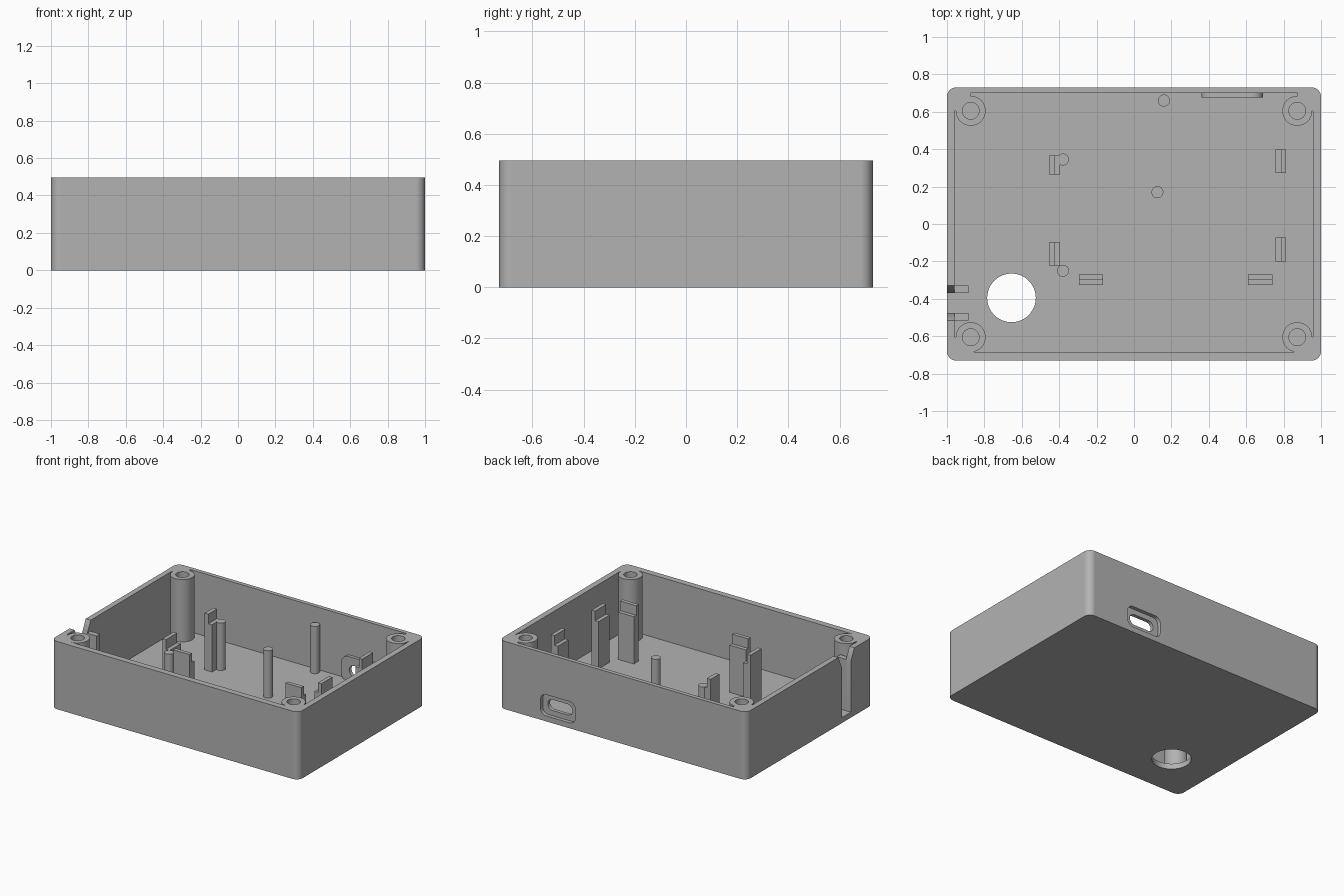
import bpy, bmesh, math
from mathutils import Vector

if "Cube" in bpy.data.objects:
    bpy.data.objects.remove(bpy.data.objects["Cube"])

grey = bpy.data.materials.new("light_grey")
grey.diffuse_color = (0.45, 0.45, 0.45, 1)
grey.use_nodes = True
grey.node_tree.nodes["Principled BSDF"].inputs["Base Color"].default_value = grey.diffuse_color

H, FLOOR = 0.495, 0.04           # case height, floor thickness
BX, BY, BR = 0.873, 0.605, 0.08  # screw boss centre and radius


def arc(cx, cy, r, a0, a1, n):
    return [(cx + r * math.cos(math.radians(a0 + (a1 - a0) * i / n)),
             cy + r * math.sin(math.radians(a0 + (a1 - a0) * i / n))) for i in range(n + 1)]


def circle(cx, cy, r, n=40):
    return arc(cx, cy, r, 0, 360, n)[:-1]


def rounded(x0, x1, y0, y1, r, n=8):
    return (arc(x1 - r, y1 - r, r, 0, 90, n) + arc(x0 + r, y1 - r, r, 90, 180, n)
            + arc(x0 + r, y0 + r, r, 180, 270, n) + arc(x1 - r, y0 + r, r, 270, 360, n))


def prism(name, outline, lo, hi, axis="z"):
    """Extrude a 2D outline along an axis from lo to hi."""
    place = {"z": lambda a, b, c: (a, b, c),
             "y": lambda a, b, c: (a, c, b),
             "x": lambda a, b, c: (c, a, b)}[axis]
    bm = bmesh.new()
    face = bm.faces.new([bm.verts.new(place(a, b, lo)) for a, b in outline])
    ext = bmesh.ops.extrude_face_region(bm, geom=[face])
    top = [v for v in ext["geom"] if isinstance(v, bmesh.types.BMVert)]
    bmesh.ops.translate(bm, verts=top, vec=Vector(place(0, 0, hi - lo)))
    bmesh.ops.recalc_face_normals(bm, faces=bm.faces)
    mesh = bpy.data.meshes.new(name)
    bm.to_mesh(mesh)
    bm.free()
    mesh.materials.append(grey)
    ob = bpy.data.objects.new(name, mesh)
    bpy.context.collection.objects.link(ob)
    return ob


def activate(ob):
    bpy.ops.object.select_all(action="DESELECT")
    ob.select_set(True)
    bpy.context.view_layer.objects.active = ob


def cut(ob, *cutters):
    activate(ob)
    for c in cutters:
        mod = ob.modifiers.new("cut", "BOOLEAN")
        mod.operation, mod.solver, mod.object = "DIFFERENCE", "EXACT", c
        bpy.ops.object.modifier_apply(modifier=mod.name)


def smooth(ob):
    activate(ob)
    bpy.ops.object.shade_smooth_by_angle(angle=math.radians(30))
    mod = ob.modifiers.new("even_normals", "WEIGHTED_NORMAL")
    mod.keep_sharp = True


# Cavity outline: rectangle that wraps around the four corner bosses
L, R, B, T = -0.96, 0.957, -0.685, 0.70
cavity = []
cavity += [(R, BY)] + arc(BX, BY, BR, 0, -270, 30) + [(BX, T)]
cavity += [(-BX, T)] + arc(-BX, BY, BR, 90, -180, 30) + [(L, BY)]
cavity += [(L, -BY)] + arc(-BX, -BY, BR, 180, -90, 30) + [(-BX, B)]
cavity += [(BX, B)] + arc(BX, -BY, BR, 270, 0, 30) + [(R, -BY)]

# Cutters
cavity_cut = prism("cavity_cutter", cavity, FLOOR, 0.6)
floor_hole = prism("floor_hole_cutter", circle(-0.655, -0.395, 0.13, 48), -0.1, 0.1)
screw_holes = [prism("screw_hole_cutter", circle(sx * BX, sy * BY, 0.045, 32), 0.1, 0.6)
               for sx in (-1, 1) for sy in (-1, 1)]
# Cable slot with a funnel at the rim
slot_cut = prism("cable_slot_cutter",
                 [(-0.475, FLOOR), (-0.37, FLOOR), (-0.37, 0.41), (-0.33, H), (-0.33, 0.6),
                  (-0.515, 0.6), (-0.515, H), (-0.475, 0.41)], -1.1, -0.92, "x")
port_recess = prism("port_recess_cutter", rounded(0.385, 0.665, 0.04, 0.195, 0.045), 0.703, 0.8, "y")
port_hole = prism("port_hole_cutter", rounded(0.425, 0.625, 0.078, 0.157, 0.039), 0.6, 0.75, "y")

# Case shell
case = prism("case", rounded(-1, 1, -0.73, 0.73, 0.05, 10), 0, H)
cut(case, cavity_cut, floor_hole, *screw_holes, slot_cut, port_recess, port_hole)
smooth(case)

# Thickened pad behind the port
pad = prism("port_pad", rounded(0.36, 0.69, 0.02, 0.215, 0.06), 0.677, 0.7029, "y")
cut(pad, port_hole)
smooth(pad)

for c in [cavity_cut, floor_hole, slot_cut, port_recess, port_hole] + screw_holes:
    bpy.data.objects.remove(c)

# Board support pins
for x, y in [(0.16, 0.66), (0.125, 0.17), (-0.38, 0.345), (-0.38, -0.25)]:
    smooth(prism("support_pin", circle(x, y, 0.032, 28), FLOOR - 0.01, 0.386))


# Stepped board holders: low ledge inside, tall stop outside
def step(outer, inner):
    mid, z = (outer + inner) / 2, FLOOR - 0.01
    return [(outer, z), (inner, z), (inner, 0.385), (mid, 0.385), (mid, 0.455), (outer, 0.455)]


for x0, x1 in [(-0.295, -0.165), (0.61, 0.74)]:
    prism("front_board_holder", step(-0.325, -0.269), x0, x1, "x")
for name, outer, inner, y0, y1 in [("left_board_holder", -0.455, -0.396, 0.265, 0.365),
                                   ("left_board_holder", -0.455, -0.396, -0.222, -0.095),
                                   ("right_board_holder", 0.813, 0.757, 0.273, 0.398),
                                   ("right_board_holder", 0.813, 0.757, -0.2, -0.073)]:
    prism(name, step(outer, inner), y0, y1, "y")

# Ribs beside the cable slot
for y0, y1 in [(-0.37, -0.33), (-0.515, -0.475)]:
    prism("cable_rib", [(-0.965, y0), (-0.885, y0), (-0.885, y1), (-0.965, y1)], FLOOR - 0.01, 0.415)
